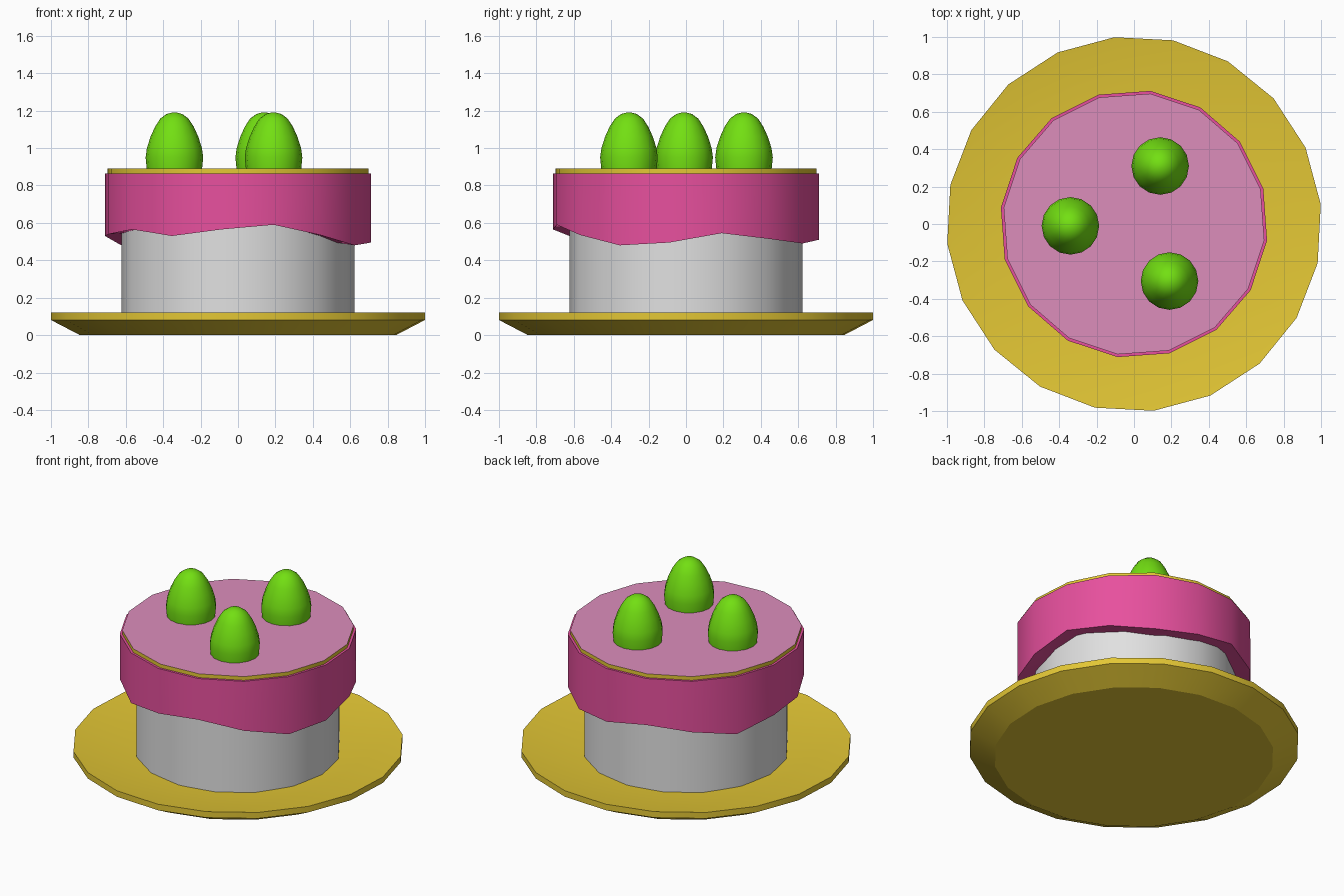
import bpy, math

if "Cube" in bpy.data.objects:
    bpy.data.objects.remove(bpy.data.objects["Cube"])


def mat(name, r, g, b):
    m = bpy.data.materials.new(name)
    m.diffuse_color = (r, g, b, 1)
    m.use_nodes = True
    m.node_tree.nodes["Principled BSDF"].inputs["Base Color"].default_value = m.diffuse_color
    return m


YELLOW = mat("yellow", 0.77, 0.57, 0.035)
WHITE = mat("off white", 0.75, 0.75, 0.75)
PINK = mat("deep pink", 0.80, 0.08, 0.34)
PALE = mat("pale pink", 0.72, 0.27, 0.50)
GREEN = mat("green", 0.17, 0.74, 0.006)


def lathe(name, rings, sides, turn, mats, loc=(0, 0, 0), smooth=40):
    """Spin rings of (radius, z) about z; z may be a list with one height per side."""
    verts, faces = [], []
    for r, z in rings:
        for i in range(sides):
            a = math.radians(turn) + 2 * math.pi * i / sides
            h = z[i] if isinstance(z, list) else z
            verts.append((r * math.cos(a), r * math.sin(a), h))
    for k in range(len(rings) - 1):
        for i in range(sides):
            j = (i + 1) % sides
            faces.append((k * sides + i, k * sides + j,
                          (k + 1) * sides + j, (k + 1) * sides + i))
    faces.append(tuple(reversed(range(sides))))
    faces.append(tuple(range((len(rings) - 1) * sides, len(rings) * sides)))
    me = bpy.data.meshes.new(name)
    me.from_pydata(verts, [], faces)
    for m in mats:
        me.materials.append(m)
    ob = bpy.data.objects.new(name, me)
    ob.location = loc
    bpy.context.collection.objects.link(ob)
    bpy.context.view_layer.objects.active = ob
    for o in bpy.context.selected_objects:
        o.select_set(False)
    ob.select_set(True)
    bpy.ops.object.shade_smooth_by_angle(angle=math.radians(smooth))
    return ob


# Shallow dish with a raised rim
lathe("plate", [(0.85, 0), (1.004, 0.08), (1.004, 0.12), (0.97, 0.115),
                (0.62, 0.075)], 20, 6, [YELLOW], smooth=25)

# Sponge body
lathe("sponge", [(0.623, 0.07), (0.623, 0.80)], 16, 0, [WHITE])

# Icing skirt with an uneven dripping hem
hem = [0.545, 0.515, 0.49, 0.51, 0.555, 0.525, 0.48, 0.53,
       0.54, 0.565, 0.53, 0.565, 0.59, 0.535, 0.48, 0.495]
inner = [h + 0.015 for h in hem]
lathe("icing", [(0.60, inner), (0.717, hem), (0.717, 0.865)], 16, 15.4, [PINK])

# Thin top disc: yellow edge, pale pink upper face
disc = lathe("top_disc", [(0.702, 0.86), (0.702, 0.89)], 16, 15.4, [YELLOW, PALE])
for p in disc.data.polygons:
    if p.normal.z > 0.9:
        p.material_index = 1

# Three egg-shaped fruits
fruit = [(0.147, -0.01), (0.154, 0.06), (0.147, 0.11), (0.128, 0.17),
         (0.103, 0.225), (0.075, 0.268), (0.042, 0.292), (0.012, 0.30)]
for n, (x, y) in enumerate([(-0.34, -0.01), (0.14, 0.31), (0.19, -0.305)]):
    lathe(f"fruit_{n + 1}", fruit, 16, 0, [GREEN], (x, y, 0.89))
